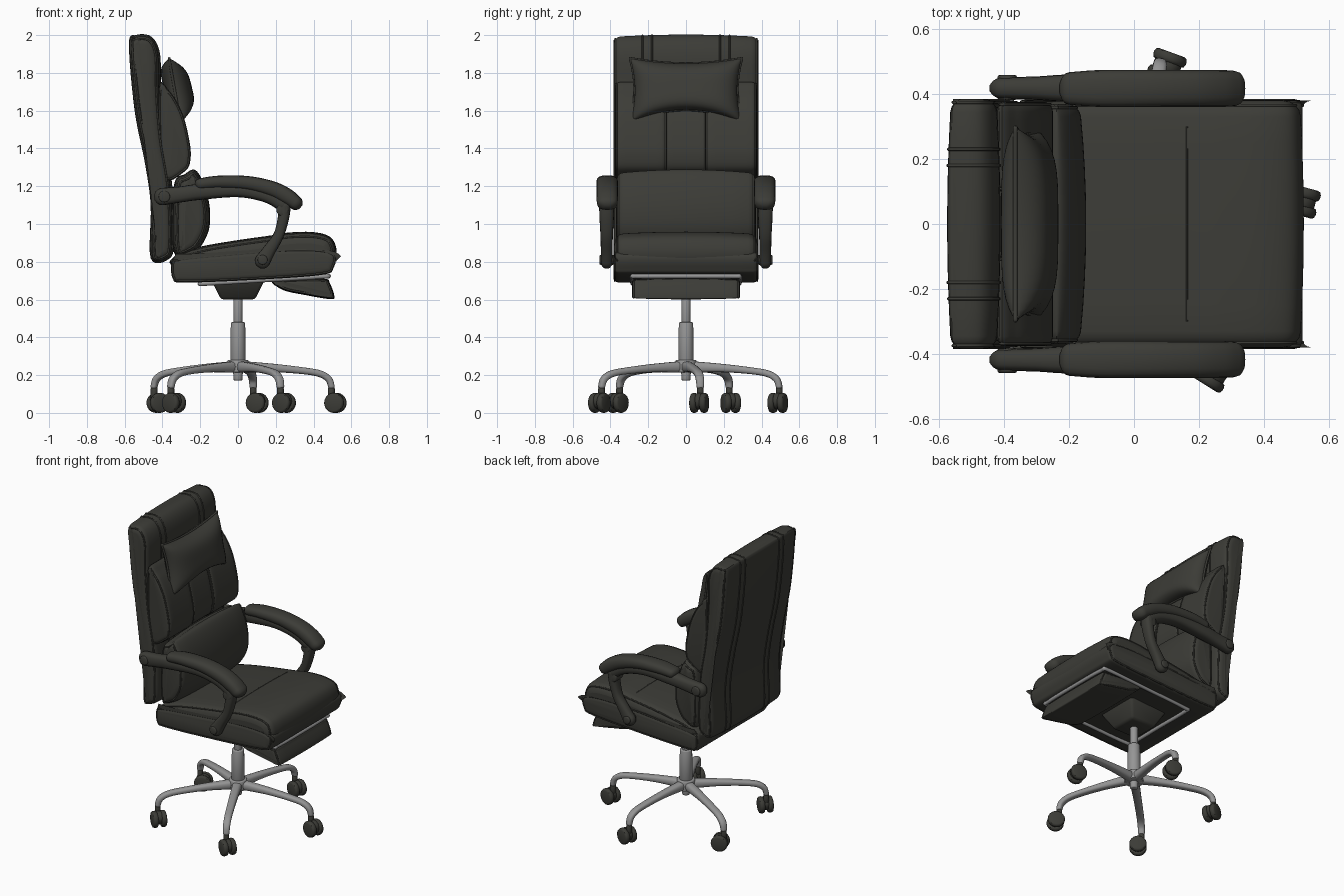
import bpy, bmesh, math
from mathutils import Matrix, Vector

if "Cube" in bpy.data.objects:
    bpy.data.objects.remove(bpy.data.objects["Cube"])


def material(name, rgb, rough):
    m = bpy.data.materials.new(name)
    m.use_nodes = True
    m.diffuse_color = (*rgb, 1)
    bsdf = m.node_tree.nodes["Principled BSDF"]
    bsdf.inputs["Base Color"].default_value = (*rgb, 1)
    bsdf.inputs["Roughness"].default_value = rough
    return m


LEATHER = material("dark leather", (0.045, 0.045, 0.038), 0.6)
STEEL = material("grey steel", (0.3, 0.3, 0.3), 0.4)


def finish(bm, name, mat, matrix=Matrix()):
    bmesh.ops.recalc_face_normals(bm, faces=bm.faces)
    mesh = bpy.data.meshes.new(name)
    bm.to_mesh(mesh)
    bm.free()
    mesh.materials.append(mat)
    ob = bpy.data.objects.new(name, mesh)
    bpy.context.collection.objects.link(ob)
    ob.matrix_world = matrix
    bpy.ops.object.select_all(action='DESELECT')
    ob.select_set(True)
    bpy.context.view_layer.objects.active = ob
    bpy.ops.object.shade_smooth_by_angle(angle=math.radians(45))
    return ob


def spline(points, steps, closed):
    """Catmull-Rom curve through points of any dimension."""
    n, out = len(points), []
    pts = [Vector(p) for p in points]
    get = (lambda i: pts[i % n]) if closed else (lambda i: pts[max(0, min(n - 1, i))])
    for i in range(n if closed else n - 1):
        a, b, c, d = (get(i + k) for k in (-1, 0, 1, 2))
        for s in range(steps):
            t = s / steps
            out.append(0.5 * (2 * b + (c - a) * t + (2 * a - 5 * b + 4 * c - d) * t * t
                              + (3 * b - a - 3 * c + d) * t ** 3))
    return out if closed else out + [pts[-1]]


def skin(bm, rings):
    rows = [[bm.verts.new(p) for p in ring] for ring in rings]
    for a, b in zip(rows, rows[1:]):
        for i in range(len(a)):
            j = (i + 1) % len(a)
            bm.faces.new((a[i], a[j], b[j], b[i]))
    bm.faces.new(rows[0])
    bm.faces.new(rows[-1])


def normals(loop):
    n = len(loop)
    area = sum(loop[i - 1].x * loop[i].y - loop[i].x * loop[i - 1].y for i in range(n))
    out = []
    for i in range(n):
        t = (loop[(i + 1) % n] - loop[i - 1]).normalized()
        out.append(Vector((t.y, -t.x)) * (1 if area > 0 else -1))
    return out


def tube(name, points, radius, mat, closed=True):
    curve = bpy.data.curves.new(name, 'CURVE')
    curve.dimensions = '3D'
    curve.bevel_depth, curve.bevel_resolution = radius, 2
    sp = curve.splines.new('POLY')
    sp.points.add(len(points) - 1)
    for p, co in zip(sp.points, points):
        p.co = (*co, 1)
    sp.use_cyclic_u = closed
    curve.materials.append(mat)
    ob = bpy.data.objects.new(name, curve)
    bpy.context.collection.objects.link(ob)
    bpy.ops.object.select_all(action='DESELECT')
    ob.select_set(True)
    bpy.context.view_layer.objects.active = ob
    bpy.ops.object.convert(target='MESH')


def cushion(name, profile, half, edge, crown=0.0, centre=0.0, seams=()):
    """Side profile (x, z) stretched across y, with rounded edges and a crowned middle."""
    loop = spline(profile, 6, True)
    nor = normals(loop)
    arc = [math.radians(a) for a in (0, 22, 45, 67, 90)]
    side = [(half - edge + edge * math.sin(a), edge * (1 - math.cos(a))) for a in arc]
    inner = [((half - edge) * k / 4, 0) for k in range(4)]
    stations = [(-y, d) for y, d in reversed(inner[1:] + side)] + inner + side

    def ring(y, d):
        d += crown * (y / half) ** 2
        return [(p.x - n.x * d, centre + y, p.y - n.y * d) for p, n in zip(loop, nor)]

    bm = bmesh.new()
    skin(bm, [ring(y, d) for y, d in stations])
    finish(bm, name, LEATHER)
    for i, y in enumerate(seams):
        d = edge * 0.29 if y > half - edge else 0
        for s in (-1, 1):
            tube(f"{name}_piping_{i}_{'left' if s > 0 else 'right'}", ring(s * y, d), 0.005, LEATHER)


def sweep(name, stations, mat, y=0.0, angle=0.0, box=0.75):
    """Rounded section (half width, half height) along a path in the xz plane."""
    path = spline(stations, 5, False)
    rings = []

    def ring(c, t, hw, hh):
        out = []
        for k in range(16):
            a = math.tau * k / 16
            u, v = (math.copysign(abs(f) ** box, f) for f in (math.cos(a), math.sin(a)))
            out.append((c.x - t.y * v * hh, y + u * hw, c.y + t.x * v * hh))
        return out

    for i, p in enumerate(path):
        q = path[min(i + 1, len(path) - 1)] - path[max(i - 1, 0)]
        t, c = Vector((q[0], q[1])).normalized(), Vector((p[0], p[1]))
        caps = [(0, 1)]
        if i == 0:
            caps = [(-0.95, 0.3), (-0.7, 0.7), (-0.4, 0.92), (0, 1)]
        elif i == len(path) - 1:
            caps = [(0, 1), (0.4, 0.92), (0.7, 0.7), (0.95, 0.3)]
        for shift, s in caps:
            rings.append(ring(c + t * p[3] * shift, t, p[2] * s, p[3] * s))
    bm = bmesh.new()
    skin(bm, rings)
    finish(bm, name, mat, Matrix.Rotation(angle, 4, 'Z'))


def cylinder(name, r1, r2, depth, mat, matrix, bevel=0.006):
    bm = bmesh.new()
    bmesh.ops.create_cone(bm, cap_ends=True, segments=28, radius1=r1, radius2=r2, depth=depth)
    rims = [e for e in bm.edges if any(len(f.verts) > 4 for f in e.link_faces)]
    bmesh.ops.bevel(bm, geom=rims, offset=bevel, segments=2, affect='EDGES', profile=0.5)
    return finish(bm, name, mat, matrix)


at = lambda x, y, z: Matrix.Translation((x, y, z))
ACROSS = Matrix.Rotation(math.pi / 2, 4, 'X')

# Backrest shell
cushion("backrest", [(-.46, .82), (-.46, 1.1), (-.49, 1.32), (-.545, 1.6), (-.575, 1.95), (-.54, 1.998),
                     (-.46, 1.99), (-.415, 1.9), (-.41, 1.7), (-.39, 1.45), (-.35, 1.2), (-.34, .9),
                     (-.37, .815)], .385, .04, .012, seams=(.18, .23, .374))

# Upper back cushions: two bolsters and a recessed middle panel
UPPER = [(-.42, 1.72), (-.36, 1.70), (-.3, 1.6), (-.265, 1.48), (-.25, 1.36), (-.28, 1.28), (-.4, 1.26)]
for side, s in (("left", 1), ("right", -1)):
    cushion(f"upper_cushion_{side}", UPPER, .138, .03, centre=s * .238, seams=(.13,))
cushion("upper_cushion_middle", [(x - .008, z) for x, z in UPPER], .102, .012)

# Lumbar cushion
cushion("lumbar_cushion", [(-.34, .85), (-.34, 1.2), (-.28, 1.265), (-.225, 1.285), (-.175, 1.2), (-.148, 1.07),
                           (-.16, .95), (-.23, .85)], .37, .04, .02, seams=(.358,))

# Head pillow with pinched corners
bm = bmesh.new()
N = 20
for front in (1, -1):
    grid = []
    for i in range(N + 1):
        u = math.sin(math.pi * (i / N - .5))
        row = []
        for j in range(N + 1):
            v = math.sin(math.pi * (j / N - .5))
            top, low = 1.85 + .028 * u * u, 1.605 - .07 * u * u
            z = low + (top - low) * (v + 1) / 2
            puff = math.sqrt(max(0, (1 - u ** 4) * (1 - v ** 4)))
            x = -.335 - .03 * v + front * (.09 if front > 0 else .06) * puff
            row.append(bm.verts.new((x, u * (.272 + .025 * v * v), z)))
        grid.append(row)
    for i in range(N):
        for j in range(N):
            bm.faces.new((grid[i][j], grid[i + 1][j], grid[i + 1][j + 1], grid[i][j + 1]))
    rim = grid[0][:-1] + [r[-1] for r in grid[:-1]] + grid[-1][:0:-1] + [r[0] for r in grid[:0:-1]]
    rim_points = [v.co.copy() for v in rim]
bmesh.ops.remove_doubles(bm, verts=bm.verts, dist=.0005)
finish(bm, "head_pillow", LEATHER)
tube("head_pillow_piping", rim_points, .007, LEATHER)

# Seat: base box and padded top
cushion("seat_base", [(-.35, .8), (-.345, .71), (-.28, .69), (.1, .705), (.44, .73), (.505, .765), (.5, .85),
                      (.3, .87), (-.1, .84), (-.3, .82)], .385, .03, seams=(.376,))
cushion("seat_pad", [(-.33, .78), (.1, .8), (.45, .8), (.505, .79), (.522, .86), (.49, .93), (.4, .957), (.27, .955),
                     (.165, .938), (.0, .915), (-.2, .88), (-.32, .84)], .38, .05, .012, seams=(.365,))
tube("seat_cross_seam", [(.163, y / 10, .937 - .0009 * y * y) for y in range(-3, 4)], .003, LEATHER, False)

# Footrest pad and its steel rail
cushion("footrest", [(.18, .7), (.32, .712), (.46, .71), (.485, .69), (.51, .62), (.49, .602), (.35, .625),
                     (.24, .65)], .285, .025, .004, seams=(.277,))
rail = spline([(-.2, -.25), (-.17, -.28), (.1, -.285), (.44, -.285), (.475, -.25), (.48, 0), (.475, .25),
               (.44, .285), (.1, .285), (-.17, .28), (-.2, .25), (-.2, 0)], 5, True)
tube("footrest_rail", [(p.x, p.y, .695 + .06 * p.x) for p in rail], .012, STEEL)

# Tilt mechanism under the seat
bm = bmesh.new()
bmesh.ops.create_cube(bm, size=1)
for v in bm.verts:
    high = v.co.z > 0
    v.co = (v.co.x * (.29 if high else .18), v.co.y * (.3 if high else .18), .71 if high else .6)
bmesh.ops.bevel(bm, geom=bm.edges[:], offset=.015, segments=2, affect='EDGES', profile=.5)
finish(bm, "tilt_mechanism", LEATHER)

# Armrests
for side, s in (("left", 1), ("right", -1)):
    sweep(f"arm_pad_{side}", [(-.2, 1.212, .05, .03), (-.1, 1.222, .057, .034), (.05, 1.216, .057, .038),
                              (.18, 1.185, .057, .042), (.26, 1.145, .057, .043), (.305, 1.112, .055, .038)],
          LEATHER, s * .417)
    sweep(f"arm_frame_{side}", [(-.4, 1.145, .034, .046), (-.3, 1.157, .036, .042), (-.2, 1.17, .042, .042),
                                (0, 1.178, .042, .036), (.15, 1.15, .042, .036), (.24, 1.1, .042, .036)],
          LEATHER, s * .418)
    sweep(f"arm_post_{side}", [(.245, 1.1, .04, .036), (.24, 1.03, .038, .03), (.215, .94, .033, .028),
                               (.165, .86, .031, .034), (.13, .805, .031, .042)], LEATHER, s * .42)
    for part, x, z, r in (("rear", -.39, 1.145, .03), ("front", .235, 1.075, .032), ("lower", .13, .81, .026)):
        cylinder(f"arm_{part}_cap_{side}", r, r, .076, LEATHER, at(x, s * .42, z) @ ACROSS)
    for part, x, z in (("rear", -.39, 1.145), ("lower", .13, .81)):
        cylinder(f"arm_{part}_bolt_{side}", .02, .02, .06, STEEL, at(x, s * .375, z) @ ACROSS)

# Gas column and hub
for name, r1, r2, low, high in (("gas_piston", .024, .024, .45, .62), ("column_sleeve", .041, .038, .27, .48),
                                ("base_hub", .06, .055, .215, .28), ("hub_pin", .024, .026, .172, .23)):
    cylinder(name, r1, r2, high - low, STEEL, at(0, 0, (low + high) / 2))

# Five legs, each with a twin-wheel caster
for i, yaw in enumerate((-15, -20, 20, -40, -32)):
    a, yaw = math.radians(8.7 + 72 * i), math.radians(yaw)
    sweep(f"leg_{i}", [(.04, .243, .03, .03), (.2, .237, .026, .022), (.35, .223, .024, .018), (.44, .207, .023, .018),
                       (.486, .178, .022, .018), (.5, .14, .02, .017)], STEEL, angle=a)
    stem = at(.5 * math.cos(a), .5 * math.sin(a), 0) @ Matrix.Rotation(yaw, 4, 'Z')
    cylinder(f"caster_stem_{i}", .018, .018, .06, LEATHER, stem @ at(0, 0, .105))
    cylinder(f"caster_hood_{i}", .043, .043, .03, LEATHER, stem @ at(.022, 0, .062) @ ACROSS)
    for side, s in (("left", 1), ("right", -1)):
        cylinder(f"caster_wheel_{side}_{i}", .053, .053, .034, LEATHER,
                 stem @ at(.022, s * .027, .053) @ ACROSS, .012)
